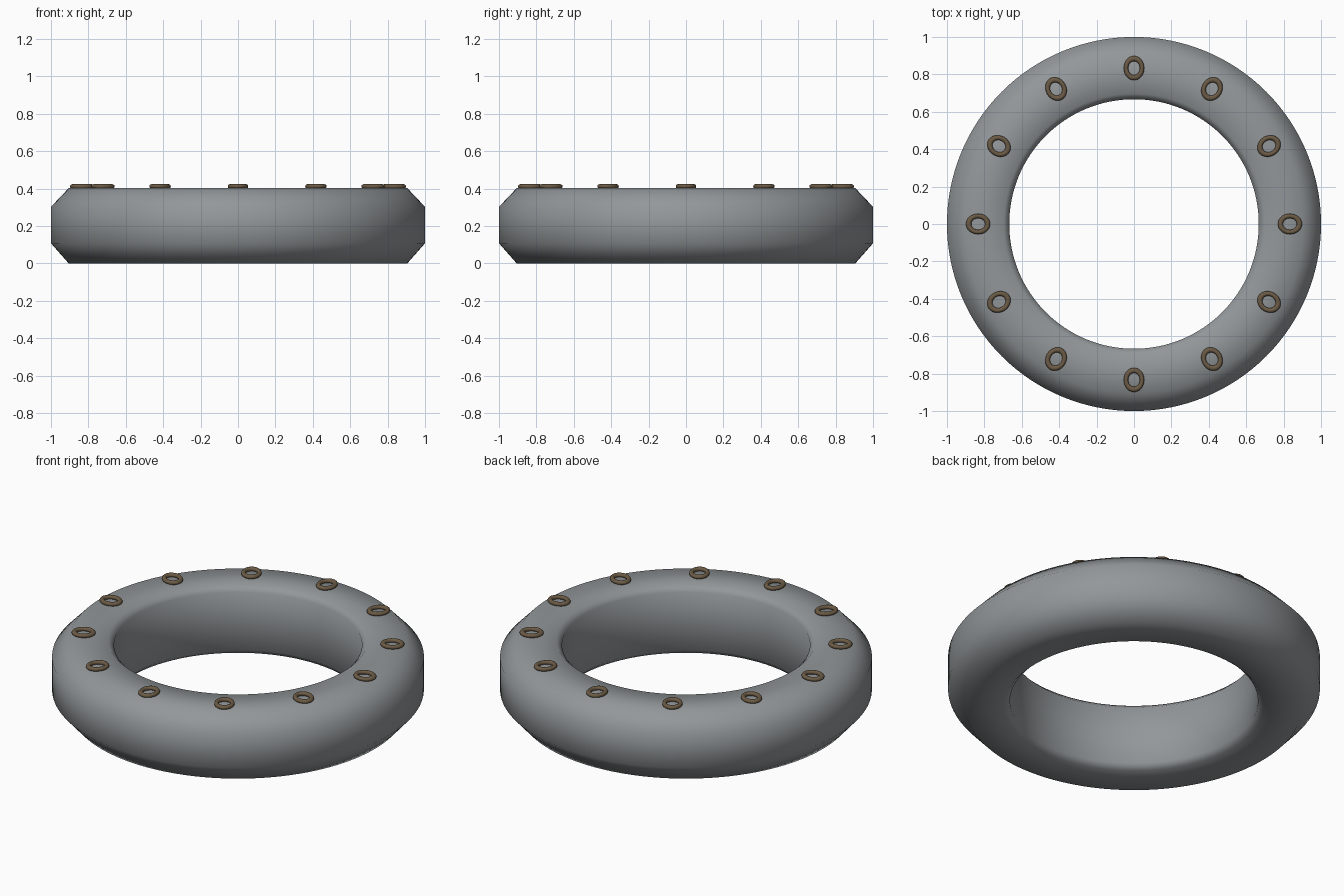
import bpy, bmesh, math
from mathutils import Matrix, Vector

cube = bpy.data.objects.get("Cube")
if cube:
    bpy.data.objects.remove(cube, do_unlink=True)


def make_material(name, rgb):
    mat = bpy.data.materials.new(name)
    mat.use_nodes = True
    colour = (*rgb, 1.0)
    mat.diffuse_color = colour
    mat.node_tree.nodes["Principled BSDF"].inputs["Base Color"].default_value = colour
    return mat


def ring_object(name, profile, segments, mat):
    """Revolve a closed (radius, height) profile around z, smooth shaded."""
    bm = bmesh.new()
    loops = []
    for i in range(segments):
        a = math.tau * i / segments
        loops.append([bm.verts.new((r * math.cos(a), r * math.sin(a), z))
                      for r, z in profile])
    n = len(profile)
    for i in range(segments):
        here, ahead = loops[i], loops[(i + 1) % segments]
        for j in range(n):
            k = (j + 1) % n
            bm.faces.new((here[j], ahead[j], ahead[k], here[k])).smooth = True
    bmesh.ops.recalc_face_normals(bm, faces=bm.faces)
    mesh = bpy.data.meshes.new(name)
    bm.to_mesh(mesh)
    bm.free()
    mesh.materials.append(mat)
    obj = bpy.data.objects.new(name, mesh)
    bpy.context.collection.objects.link(obj)
    return obj


grey = make_material("rubber grey", (0.29, 0.31, 0.32))
brown = make_material("rope brown", (0.15, 0.105, 0.06))

# Thick tube: wide chamfers outside, a small one around the straight bore
inner, outer, height = 0.667, 1.0, 0.403
chamfer, lip = 0.095, 0.03
section = [(outer, 0.108), (outer, height - 0.1),
           (outer - chamfer, height), (inner + lip, height),
           (inner, height - lip), (inner, lip),
           (inner + lip, 0), (outer - chamfer, 0)]
ring_object("tube_body", section, 128, grey)

# Twelve oval loops lying on top, long axis pointing outward
wire = 0.012
loop_section = [(0.043 + wire * math.cos(math.tau * i / 12),
                 wire * math.sin(math.tau * i / 12)) for i in range(12)]
mid = (inner + outer) / 2
for i in range(12):
    loop = ring_object(f"rope_loop_{i + 1}", loop_section, 32, brown)
    turn = Matrix.Rotation(math.tau * i / 12, 4, "Z")
    place = Matrix.Translation(Vector((mid, 0, height + 0.009)))
    stretch = Matrix.Diagonal((1.18, 1, 1, 1))
    loop.data.transform(turn @ place @ stretch)
